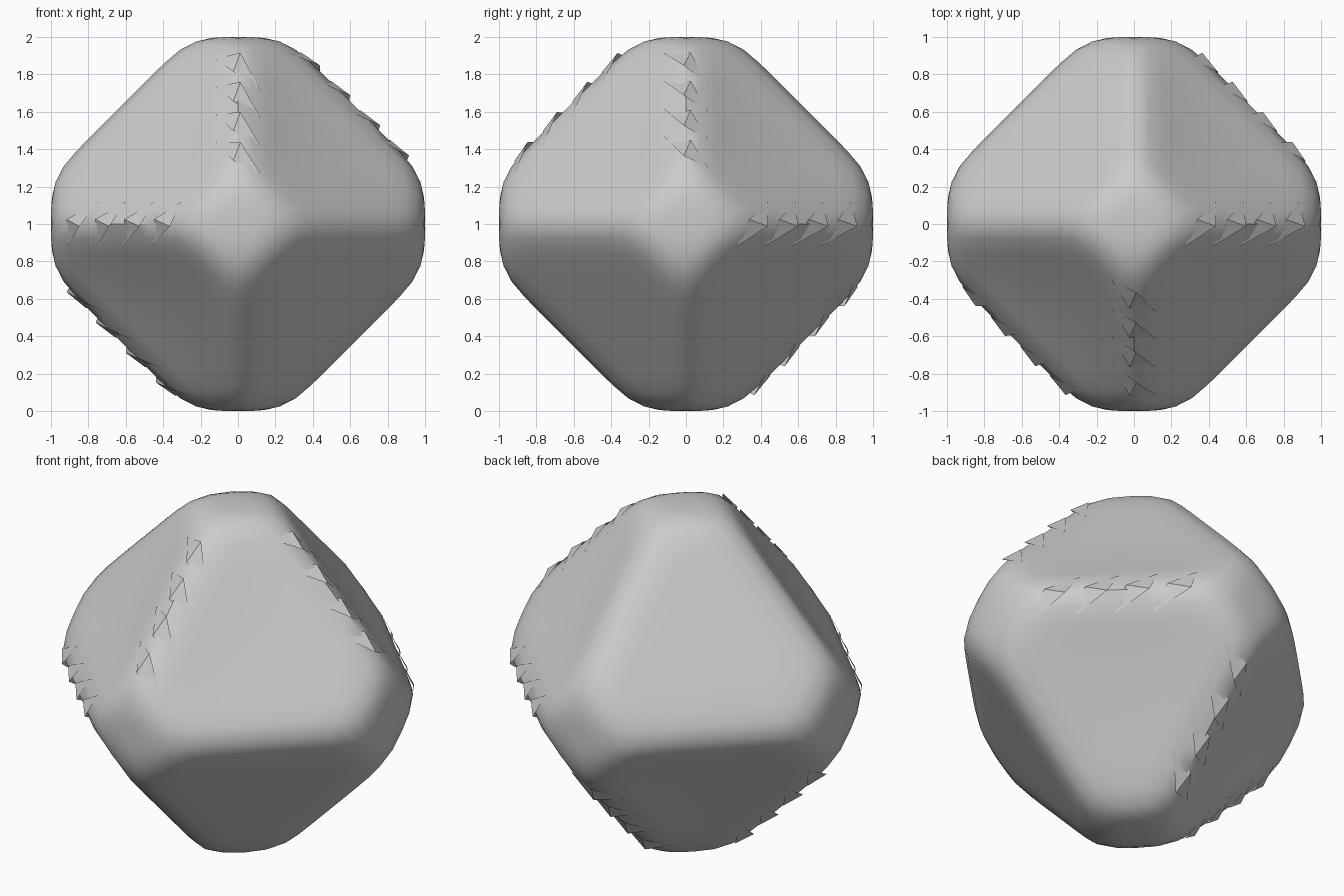
import bpy, bmesh, math
from mathutils import Vector

if "Cube" in bpy.data.objects:
    bpy.data.objects.remove(bpy.data.objects["Cube"])

grey = bpy.data.materials.new("light grey")
grey.use_nodes = True
colour = (0.6, 0.6, 0.6, 1)
grey.diffuse_color = colour
grey.node_tree.nodes["Principled BSDF"].inputs["Base Color"].default_value = colour

LIFT = Vector((0, 0, 1))
X, Y, Z = Vector((1, 0, 0)), Vector((0, 1, 0)), Vector((0, 0, 1))
# Corner pairs joined by a jagged ridge
JAGGED = [(-Y, Z), (Z, X), (X, Y), (Y, -Z), (-Z, -X), (-X, -Y)]


def soft_min(values, sharpness):
    return sum(v ** -sharpness for v in values) ** (-1 / sharpness)


def radius(d):
    """Distance to the rounded octahedron surface along unit direction d."""
    a = [abs(c) for c in d]
    total = sum(a)
    smooth_face = (d.x < 0 < d.y and d.z > 0) or (d.y < 0 < d.x and d.z < 0)
    dent = 0 if smooth_face else 1.1 * a[0] * a[1] * a[2] / total ** 3
    limits = [1.0, (1.31 - dent) / total]
    for i, j in ((0, 1), (1, 2), (0, 2)):
        limits.append(1.255 / max(a[i] + a[j], 0.1))
    return min(soft_min(limits, 40) * 1.005, 1 / max(a))


def finish(bm, name, angle):
    mesh = bpy.data.meshes.new(name)
    bm.to_mesh(mesh)
    bm.free()
    mesh.materials.append(grey)
    obj = bpy.data.objects.new(name, mesh)
    bpy.context.collection.objects.link(obj)
    bpy.ops.object.select_all(action="DESELECT")
    obj.select_set(True)
    bpy.context.view_layer.objects.active = obj
    bpy.ops.object.shade_smooth_by_angle(angle=math.radians(angle))


# Rounded octahedral body
bm = bmesh.new()
for axis in (X, Y, Z):
    bm.verts.new(axis)
    bm.verts.new(-axis)
bmesh.ops.convex_hull(bm, input=bm.verts[:])
bmesh.ops.subdivide_edges(bm, edges=bm.edges[:], cuts=15, use_grid_fill=True)
bmesh.ops.triangulate(bm, faces=bm.faces[:])
for v in bm.verts:
    d = v.co.normalized()
    v.co = d * radius(d) + LIFT
bmesh.ops.recalc_face_normals(bm, faces=bm.faces[:])
finish(bm, "rounded_body", 40)


# Thin folded teeth slanting across the jagged ridges
def on_surface(a, b, side, t, w, raise_by):
    d = (a * (1 - t) + b * t + side * w).normalized()
    return d * (radius(d) + raise_by) + LIFT


bm = bmesh.new()
for a, b in JAGGED:
    side = a.cross(b)
    for k in range(4):
        t = 0.3 + 0.125 * k
        tip = on_surface(a, b, side, t + 0.07, 0.10, 0.005)
        tail = on_surface(a, b, side, t - 0.07, -0.10, 0.005)
        crest = on_surface(a, b, side, t + 0.04, -0.01, 0.025)
        notch = on_surface(a, b, side, t - 0.03, 0.02, 0.01)
        for tri in ((tip, crest, notch), (crest, tail, notch)):
            f = bm.faces.new([bm.verts.new(p) for p in tri])
            f.normal_update()
            if f.normal.dot(f.calc_center_median() - LIFT) < 0:
                f.normal_flip()
finish(bm, "ridge_teeth", 10)
